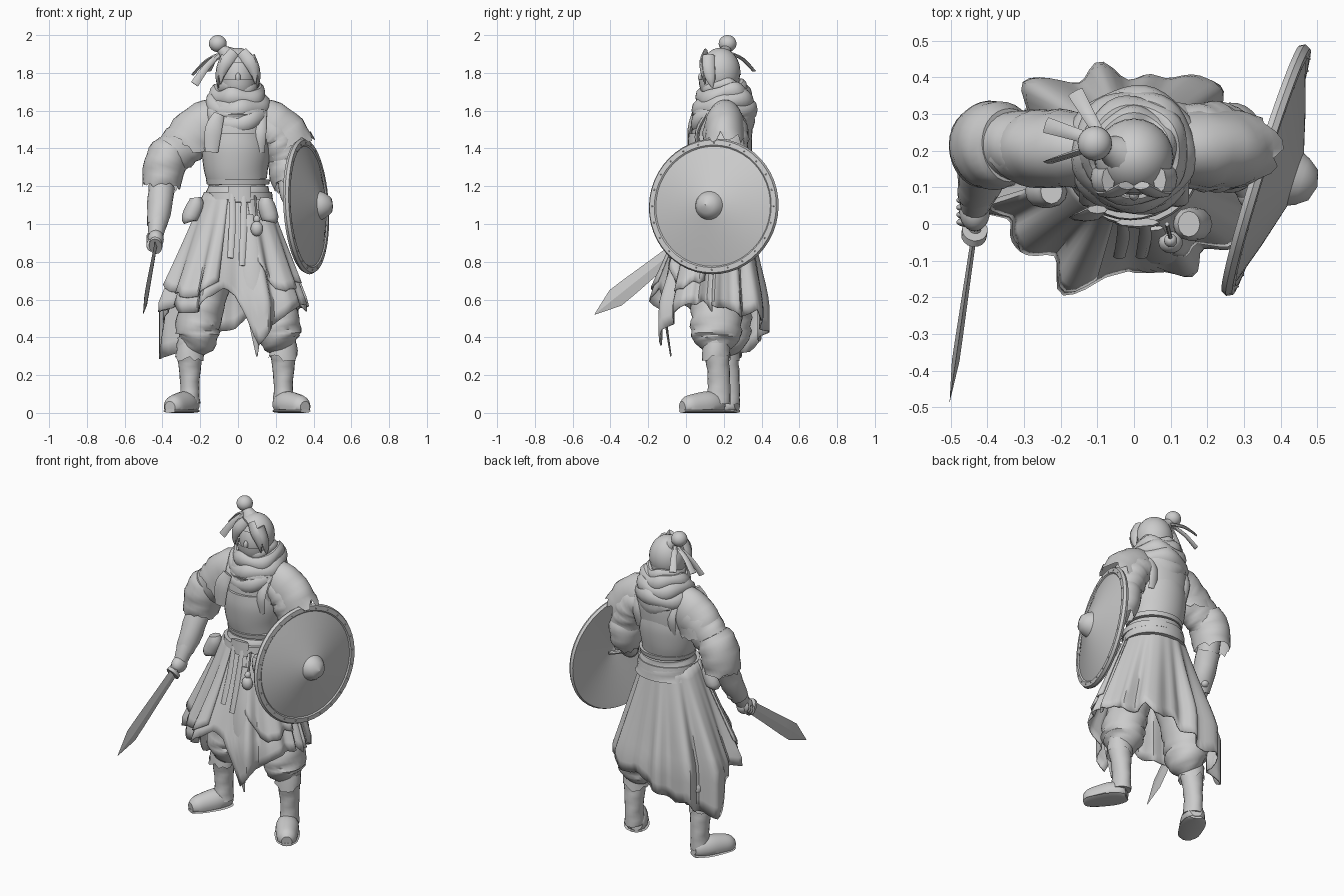
import bpy, bmesh, math, random
from mathutils import Vector, Matrix

random.seed(4)
if "Cube" in bpy.data.objects:
    bpy.data.objects.remove(bpy.data.objects["Cube"], do_unlink=True)

clay = bpy.data.materials.new("plain_grey")
clay.use_nodes = True
GREY = (.6, .6, .6, 1)
clay.diffuse_color = GREY
clay.node_tree.nodes["Principled BSDF"].inputs["Base Color"].default_value = GREY


def finish(name, bm, angle=40, thick=0):
    bmesh.ops.recalc_face_normals(bm, faces=bm.faces)
    mesh = bpy.data.meshes.new(name)
    bm.to_mesh(mesh)
    bm.free()
    mesh.materials.append(clay)
    obj = bpy.data.objects.new(name, mesh)
    bpy.context.collection.objects.link(obj)
    if thick:
        obj.modifiers.new("thickness", "SOLIDIFY").thickness = thick
    bpy.ops.object.select_all(action="DESELECT")
    obj.select_set(True)
    bpy.context.view_layer.objects.active = obj
    bpy.ops.object.shade_smooth_by_angle(angle=math.radians(angle))
    return obj


def skin(bm, rings, wrap=True, loop=False):
    """Bridge rows of vertices with quads."""
    rows = [[bm.verts.new(p) for p in ring] for ring in rings]
    for a, b in zip(rows, rows[1:] + rows[:1] if loop else rows[1:]):
        for i in range(len(a) if wrap else len(a) - 1):
            j = (i + 1) % len(a)
            bm.faces.new((a[i], a[j], b[j], b[i]))
    return rows


def smooth_path(points, steps):
    pts = [Vector(p if len(p) > 4 else (*p, p[3])) for p in points]
    ext = [pts[0]] + pts + [pts[-1]]
    out = []
    for a, b, c, d in zip(ext, ext[1:], ext[2:], ext[3:]):
        for k in range(steps):
            t = k / steps
            out.append(b + (c - a) * (t / 2) + (a * 2 - b * 5 + c * 4 - d) * (t * t / 2)
                       + (b * 3 - a - c * 3 + d) * (t ** 3 / 2))
    return out + [pts[-1]]


def tube(name, points, sides=20, steps=4, wrinkle=0, jag=0, floor=None, angle=40):
    """Sweep an ellipse along points given as x, y, z, radius (and second radius)."""
    path = smooth_path(points, steps)
    spine = [Vector(p[:3]) for p in path]
    whole = (spine[-1] - spine[0]).normalized()
    ref = Vector((0, 0, 1)) if abs(whole.z) < .7 else Vector((0, 1, 0))
    rings = []
    for k, p in enumerate(path):
        tan = (spine[min(k + 1, len(spine) - 1)] - spine[max(k - 1, 0)]).normalized()
        side = tan.cross(ref).normalized()
        up = side.cross(tan)
        ring = []
        for i in range(sides):
            a = math.tau * i / sides
            f = 1 + wrinkle * math.sin(3 * a + k * 1.7) + wrinkle * math.sin(k * 2.1 + a)
            v = spine[k] + side * math.cos(a) * p[3] * f + up * math.sin(a) * p[4] * f
            if jag and k == len(path) - 1:
                v += tan * random.uniform(-jag, jag)
            if floor is not None:
                v.z = max(v.z, floor)
            ring.append(v)
        rings.append(ring)
    bm = bmesh.new()
    rows = skin(bm, rings)
    bm.faces.new(rows[0])
    if not jag:
        bm.faces.new(rows[-1])
    return finish(name, bm, angle)


def ball(name, centre, size, keep=None):
    bm = bmesh.new()
    bmesh.ops.create_uvsphere(bm, u_segments=24, v_segments=16, radius=1)
    if keep:
        bmesh.ops.delete(bm, geom=[f for f in bm.faces if not keep(f.calc_center_median())],
                         context="FACES")
    bmesh.ops.transform(bm, matrix=Matrix.Translation(centre) @ Matrix.Diagonal((*size, 1)),
                        verts=bm.verts)
    return finish(name, bm)


def scarf_ring(name, z, rx, ry, fat, droop):
    """Closed cloth roll that sags towards the front."""
    rings = []
    for i in range(40):
        a = math.tau * i / 40
        front = max(0, -math.sin(a))
        r = fat * (1 + .15 * math.sin(5 * a + z * 40))
        c = Vector((rx * math.cos(a), .2 + ry * math.sin(a),
                    z - droop * front + .012 * math.sin(3 * a + z * 30)))
        out = Vector((math.cos(a), math.sin(a), 0))
        rings.append([c + out * r * math.cos(b) + Vector((0, 0, r * 1.4 * math.sin(b)))
                      for b in (math.tau * j / 10 for j in range(10))])
    bm = bmesh.new()
    skin(bm, rings, loop=True)
    return finish(name, bm)


def lookup(table, x):
    for (a, u), (b, v) in zip(table, table[1:]):
        if a <= x <= b:
            return u + (v - u) * (x - a) / (b - a)
    return table[-1][1]


FOLDS = ((62, .17), (100, .12), (126, .2), (157, .2), (200, .08), (225, .1), (253, .33), (290, .1), (325, .1))


def skirt(name, start, end, hem, swell=1, top=1.17, rag=.035):
    """Pleated cloth hanging from the waist between two angles."""
    cols, rows = int((end - start) / 3), 12
    jag = [(d, random.uniform(-rag, rag)) for d in range(start, end + 12, 9)]
    grid = []
    for k in range(rows + 1):
        t = k / rows
        line = []
        for i in range(cols + 1):
            deg = start + (end - start) * i / cols
            a = math.radians(deg)
            z = top + (lookup(hem, deg) + lookup(jag, deg) - top) * t
            drop = min(max(1.18 - z, 0), .6)
            f = .93 + .04 * math.sin(15 * a) + .025 * math.sin(22 * a + 1)
            for mid, amp in FOLDS:
                gap = (deg - mid + 180) % 360 - 180
                f += amp * math.exp(-(gap / 10) ** 2)
            f = (1 + (f - 1) * min(1, drop * 2)) * swell
            line.append((-.015 + (.16 + drop * .4) * f * math.cos(a),
                         .17 - drop * .06 + (.14 + drop * .24) * f * math.sin(a), z))
        grid.append(line)
    bm = bmesh.new()
    skin(bm, grid, wrap=False)
    return finish(name, bm, 45, .008)


# Legs, boots and feet
for label, s, y, x, heel, toe in (("left", 1, .16, .24, (.215, .19), (.355, -.02)),
                                  ("right", -1, .21, .255, (-.24, .27), (-.36, .04))):
    tube(label + "_trouser", [(s * .09, .17, .85, .11), (s * .16, y, .65, .11, .125),
                              (s * .21, y, .48, .118, .135), (s * .22, y, .39, .108, .125),
                              (s * x, y, .33, .06)], 28, 5, .03)
    tube(label + "_boot", [(s * x, y, .4, .065), (s * x, y, .32, .068), (s * x, y + .01, .25, .06),
                           (s * x, y + .015, .14, .05, .06), (s * x, y + .01, .05, .055, .065)], 20, 4, .02)
    tube(label + "_boot_cuff", [(s * x, y, .37, .07), (s * x, y, .29, .076)], 20, 2, .03, .02)
    h, t = Vector((*heel, .05)), Vector((*toe, .03))
    stations = ((0, .035), (.1, .055), (.35, .068), (.65, .063), (.88, .053), (1, .03))
    tube(label + "_foot", [(*h.lerp(t, u), r, r * 1.05) for u, r in stations], 20, 3, floor=.012)
    tube(label + "_sole", [(*h.lerp(t, u).xy, .01, r * 1.08, .01) for u, r in stations], 8, 3)

# Torso, breastplate and waist
tube("torso", [(0, .18, 1.05, .17, .15), (.0, .18, 1.2, .145, .125), (-.01, .18, 1.35, .175, .15),
               (-.01, .19, 1.48, .185, .16), (0, .2, 1.58, .18, .15), (0, .2, 1.68, .1, .1)], 32)
tube("breastplate", [(0, .18, 1.22, .155, .14), (-.01, .18, 1.3, .172, .158),
                     (-.01, .18, 1.4, .182, .17), (-.01, .18, 1.48, .165, .166)], 32)
tube("plate_rim", [(0, .18, 1.21, .165, .15), (0, .18, 1.235, .17, .155)], 32, 1)
for s in (-1, 1):
    for label, low, mid, high in (("front", .07, .06, .12), ("back", .295, .32, .28)):
        tube(f"strap_{label}_{s}", [(s * .11, low, 1.38, .03, .012), (s * .12, mid, 1.49, .03, .012),
                                    (s * .12, high, 1.6, .03, .012)], 8)
tube("sash", [(0, .18, 1.08, .19, .17), (0, .18, 1.14, .178, .162), (0, .18, 1.2, .158, .147)], 32, 3, .015)
tube("belt", [(0, .17, 1.13, .185, .175), (0, .17, 1.17, .18, .17)], 32, 1)
tube("buckle", [(.01, .0, 1.115, .06, .012), (.01, .005, 1.2, .06, .012)], 8, 1)

# Skirt layers with a ragged hem
HEM = ((0, .57), (40, .53), (75, .52), (95, .44), (125, .37), (148, .31), (161, .3), (172, .5), (200, .55),
       (240, .56), (254, .6), (262, .66), (270, .64), (278, .53), (288, .38), (305, .5), (335, .55), (360, .57))
skirt("long_skirt", 0, 360, HEM)
skirt("left_overskirt", 290, 350, ((290, .78), (315, .62), (350, .72)), 1.04)
skirt("right_overskirt", 195, 258, ((195, .7), (225, .6), (258, .72)), 1.04)
tube("front_tail", [(.05, -.01, 1.05, .03, .008), (.07, -.08, .8, .045, .008), (.09, -.11, .55, .045, .008),
                    (.1, -.08, .3, .004)], 8)
for x, low in ((-.03, .82), (.03, .78)):
    tube("belt_strip", [(x, .0, 1.16, .014, .006), (x, -.04, 1.0, .018, .006), (x - .01, -.09, low, .016, .006)], 6)

# Items hung from the belt
ball("gourd_base", (.1, -.05, .975), (.033, .03, .04))
ball("gourd_neck", (.1, -.045, 1.025), (.018, .018, .022))
tube("gourd_cord", [(.1, -.04, 1.03, .006), (.09, .0, 1.15, .006)], 8)
for x, y, lean in ((-.225, .09, -.03), (.15, -.0, .02)):
    tube("pouch", [(x + lean, y, 1.01, .03, .03), (x + lean, y, 1.03, .045, .045),
                   (x, y, 1.1, .045, .045), (x, y, 1.14, .03, .035)], 12, 3)

# Arms and layered sleeves
tube("right_sleeve", [(-.1, .21, 1.52, .09, .11), (-.2, .21, 1.49, .102, .12), (-.28, .21, 1.43, .1, .118),
                      (-.35, .215, 1.36, .092, .11), (-.39, .21, 1.28, .085)], 28, 4, .025)
tube("right_sleeve_cuff", [(-.34, .215, 1.41, .09, .1), (-.37, .215, 1.36, .11, .118),
                           (-.395, .215, 1.28, .11, .118), (-.405, .21, 1.2, .1, .11)], 28, 3, .02, .015)
tube("right_forearm", [(-.4, .2, 1.28, .065), (-.41, .16, 1.15, .062), (-.425, .09, 1.02, .052),
                       (-.435, .05, .94, .04)])
tube("right_bracer", [(-.405, .18, 1.2, .068), (-.415, .13, 1.09, .066), (-.43, .08, .99, .052)], 20, 3, .02)
tube("left_sleeve", [(.1, .21, 1.52, .09, .11), (.19, .21, 1.48, .1, .12), (.23, .21, 1.41, .1, .12),
                     (.26, .21, 1.33, .095, .11), (.265, .2, 1.25, .08, .1)], 28, 4, .025)
tube("left_sleeve_cuff", [(.25, .21, 1.37, .085, .1), (.26, .21, 1.32, .1, .12), (.265, .2, 1.24, .095, .115),
                          (.27, .19, 1.2, .08, .1)], 28, 3, .02, .015)
tube("left_forearm", [(.27, .21, 1.24, .06), (.28, .17, 1.15, .055), (.32, .1, 1.1, .045)])
ball("left_fist", (.32, .09, 1.09), (.04, .05, .045))
for label, s in (("left", 1), ("right", -1)):
    tube(label + "_shoulder_flap", [(s * .08, .205, 1.55, .09, .12), (s * .165, .205, 1.52, .104, .135),
                                    (s * .23, .205, 1.465, .106, .14), (s * .26, .205, 1.41, .108, .145)],
         28, 3, .02, .03)

# Hand and sword
ball("right_hand", (-.435, .035, .92), (.042, .055, .05))
for k in range(4):
    ball("finger", (-.455, .065 - k * .02, .93 - k * .014), (.03, .013, .035))
guard, tip = Vector((-.435, -.02, .89)), Vector((-.503, -.485, .52))
tube("blade", [(*guard.lerp(tip, u), w / 5, w) for u, w in
               ((0, .036), (.3, .042), (.6, .05), (.76, .052), (1, .001))], 4, 1, angle=20)
tube("grip", [(*guard.lerp(tip, u), .017) for u in (-.32, .02)], 12)
tube("guard", [(*guard.lerp(tip, u), .035, .05) for u in (-.01, .025)], 16, 1)
ball("pommel", guard.lerp(tip, -.34), (.025, .025, .025))

# Round shield, turned on a lathe about its own axis
PROFILE = ((.001, .06), (.32, -.01), (.352, -.015), (.36, 0), (.352, .016), (.325, .018), (.318, .012),
           (.2, .05), (.075, .085), (.066, .105), (.044, .135), (.001, .148))
facing = Vector((.95, -.3, .055)).to_track_quat("Z", "Y").to_matrix().to_4x4()
place = Matrix.Translation((.36, .147, 1.093)) @ facing
bm = bmesh.new()
skin(bm, [[place @ Vector((r * math.cos(a), r * math.sin(a), h)) for a in
           (math.tau * i / 48 for i in range(48))] for r, h in PROFILE])
finish("shield", bm, 38)
bm = bmesh.new()
for i in range(24):
    a = math.tau * i / 24
    spot = place @ Matrix.Translation((.337 * math.cos(a), .337 * math.sin(a), .016))
    bmesh.ops.create_icosphere(bm, subdivisions=1, radius=.005, matrix=spot)
finish("shield_rivets", bm)
tube("shield_grip", [(.35, .02, 1.09, .012), (.32, .09, 1.09, .014), (.4, .2, 1.09, .012)], 8)

# Scarf wound round the neck, with a loose end
for i, (z, rx, ry, fat, droop) in enumerate(((1.595, .148, .14, .036, .06), (1.645, .135, .13, .036, .05),
                                             (1.69, .115, .115, .034, .03), (1.725, .09, .095, .026, .0))):
    scarf_ring(f"scarf_fold_{i}", z, rx, ry, fat, droop)
tube("scarf_bib", [(0, .19, 1.5, .1, .15), (0, .2, 1.56, .17, .165), (0, .2, 1.62, .16, .155),
                   (0, .2, 1.7, .12, .11)], 28, 3, .02)
tube("scarf_end", [(-.1, .04, 1.58, .03, .012), (-.13, .02, 1.5, .045, .012), (-.14, .02, 1.38, .035, .01)], 8)

# Head, face cloth and tied hair
ball("head", (0, .178, 1.78), (.092, .1, .135))
ball("face_cloth", (0, .175, 1.765), (.099, .108, .13), lambda c: c.z < .02)
ball("nose", (0, .08, 1.775), (.014, .016, .025))
ball("hair", (0, .182, 1.805), (.108, .106, .128),
     lambda c: c.z > .5 - .4 * abs(c.x) or c.y > -.35 and c.z > -.6)
for s in (-1, 1):
    tube("front_lock", [(s * .02, .105, 1.91, .03, .012), (s * .06, .083, 1.86, .032, .012),
                        (s * .085, .09, 1.8, .022, .012), (s * .092, .1, 1.74, .002)], 8)
    tube("side_lock", [(s * .07, .12, 1.89, .02, .035), (s * .1, .12, 1.83, .014, .032),
                       (s * .106, .13, 1.77, .012, .025), (s * .104, .14, 1.72, .002)], 8)
tube("hair_tie", [(-.045, .195, 1.89, .05), (-.085, .212, 1.925, .028), (-.1, .22, 1.95, .032)], 12)
ball("topknot", (-.107, .22, 1.955), (.047, .047, .045))
for x, y, z in ((-.23, .17, 1.74), (-.24, .27, 1.79), (-.16, .36, 1.81)):
    knot, end = Vector((-.08, .22, 1.91)), Vector((x, y, z))
    mid = knot.lerp(end, .55) + Vector((0, 0, .02))
    tube("hair_ribbon", [(*knot, .014, .008), (*mid, .018, .008), (*end, .022, .005)], 6)
